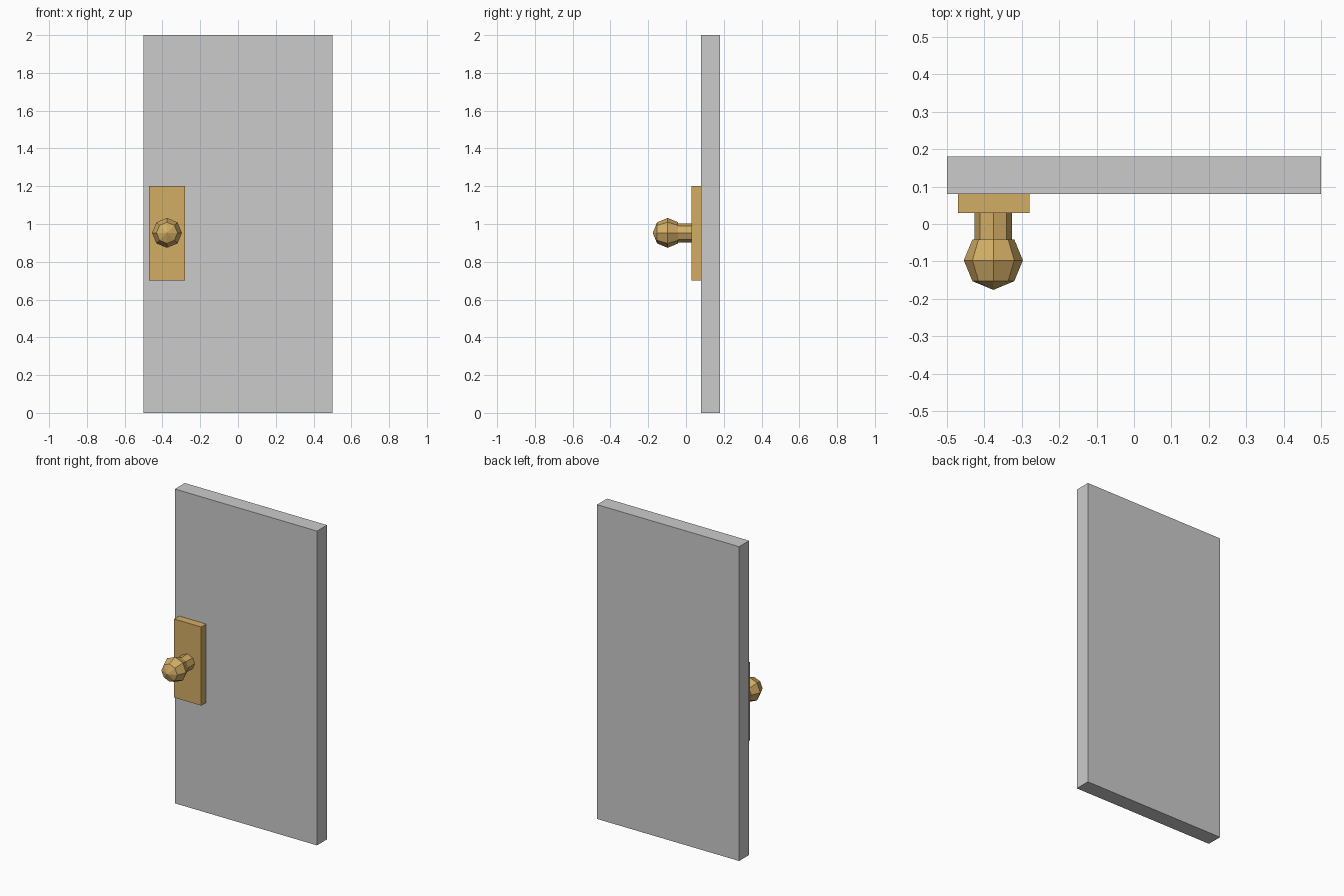
import bpy, bmesh
from math import cos, sin, pi

if "Cube" in bpy.data.objects:
    bpy.data.objects.remove(bpy.data.objects["Cube"])

brass = bpy.data.materials.new("brass")
brass.diffuse_color = (0.65, 0.42, 0.13, 1)
brass.use_nodes = True
brass.node_tree.nodes["Principled BSDF"].inputs["Base Color"].default_value = brass.diffuse_color


def finish(name, bm, mat=None):
    bmesh.ops.recalc_face_normals(bm, faces=bm.faces)
    mesh = bpy.data.meshes.new(name)
    bm.to_mesh(mesh)
    bm.free()
    if mat:
        mesh.materials.append(mat)
    obj = bpy.data.objects.new(name, mesh)
    bpy.context.collection.objects.link(obj)
    return obj


def box(name, lo, hi, mat=None):
    bm = bmesh.new()
    bmesh.ops.create_cube(bm, size=1)
    for v in bm.verts:
        v.co = [(a + b) / 2 + c * (b - a) for a, b, c in zip(lo, hi, v.co)]
    return finish(name, bm, mat)


def lathe_y(name, cx, cz, profile, tip_y, mat, sides=8):
    """Revolve (y, radius) points around a y-parallel axis, ending in a tip."""
    bm = bmesh.new()
    rings = [[bm.verts.new((cx + r * cos(2 * pi * i / sides), y,
                            cz + r * sin(2 * pi * i / sides)))
              for i in range(sides)] for y, r in profile]
    tip = bm.verts.new((cx, tip_y, cz))
    bm.faces.new(rings[0])
    for i in range(sides):
        j = (i + 1) % sides
        for a, b in zip(rings, rings[1:]):
            bm.faces.new((a[i], a[j], b[j], b[i]))
        bm.faces.new((rings[-1][i], rings[-1][j], tip))
    return finish(name, bm, mat)


# Door slab
box("door_panel", (-0.5, 0.08, 0), (0.5, 0.18, 2))

# Backing plate
box("knob_plate", (-0.47, 0.03, 0.70), (-0.28, 0.08, 1.20), brass)

# Eight-sided stem and faceted ball in one piece
R, cy = 0.079, -0.097
d = R * cos(pi / 4)
lathe_y("door_knob", -0.376, 0.953,
        [(0.03, 0.05), (cy + d, 0.05), (cy + d, d), (cy, R), (cy - d, d)],
        cy - R, brass)
